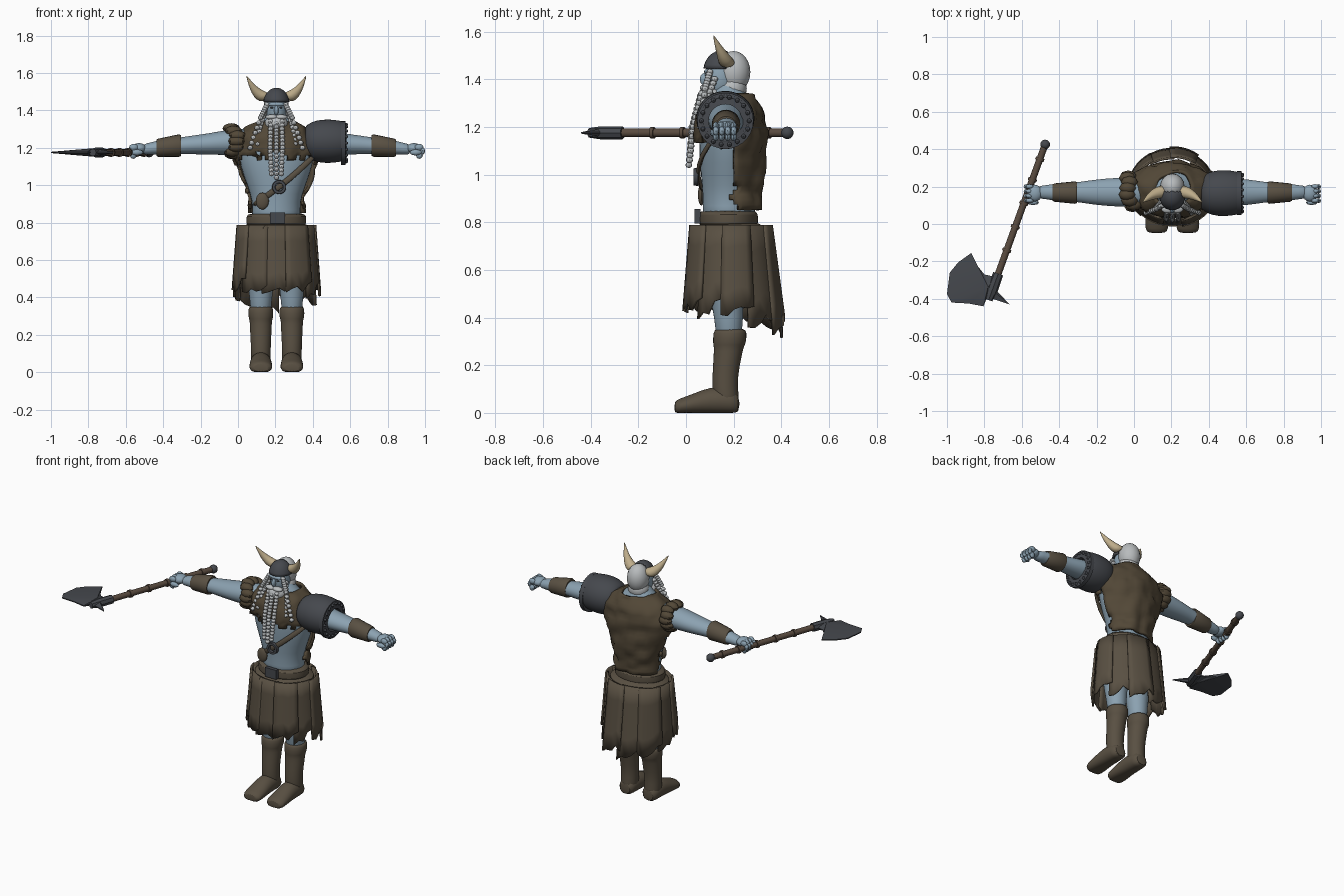
import bpy, bmesh, math, random
from mathutils import Vector, noise

random.seed(4)
if "Cube" in bpy.data.objects:
    bpy.data.objects.remove(bpy.data.objects["Cube"], do_unlink=True)

CX = .205  # body centre line
X, Y, Z = Vector((1, 0, 0)), Vector((0, 1, 0)), Vector((0, 0, 1))


def material(name, r, g, b):
    m = bpy.data.materials.new(name)
    m.use_nodes = True
    m.diffuse_color = (r, g, b, 1)
    m.node_tree.nodes["Principled BSDF"].inputs["Base Color"].default_value = (r, g, b, 1)
    return m


SKIN = material("blue_skin", .26, .36, .44)
LEATHER = material("brown_leather", .1, .08, .055)
FUR = material("dark_brown_fur", .085, .064, .038)
IRON = material("dark_iron", .06, .065, .075)
HORN = material("pale_horn", .52, .42, .26)
HAIR = material("grey_hair", .48, .5, .51)
WOOD = material("brown_wood", .1, .07, .05)


def finish(name, bm, mat, subdivide=0, thickness=0, angle=40):
    """Turn a bmesh into a shaded object."""
    bmesh.ops.recalc_face_normals(bm, faces=bm.faces[:])
    mesh = bpy.data.meshes.new(name)
    bm.to_mesh(mesh)
    bm.free()
    ob = bpy.data.objects.new(name, mesh)
    bpy.context.collection.objects.link(ob)
    mesh.materials.append(mat)
    if thickness:
        mod = ob.modifiers.new("thickness", 'SOLIDIFY')
        mod.thickness, mod.offset = thickness, 0
    if subdivide:
        mod = ob.modifiers.new("rounding", 'SUBSURF')
        mod.levels = mod.render_levels = subdivide
    bpy.ops.object.select_all(action='DESELECT')
    ob.select_set(True)
    bpy.context.view_layer.objects.active = ob
    bpy.ops.object.shade_smooth_by_angle(angle=math.radians(angle))
    return ob


def add_loft(bm, rings, u, v, sides=16, caps=True):
    """Skin elliptical rings given as (centre, radius along u, radius along v)."""
    loops = []
    for centre, ru, rv in rings:
        turns = [math.tau * i / sides for i in range(sides)]
        loops.append([bm.verts.new(Vector(centre) + u * ru * math.cos(a) + v * rv * math.sin(a))
                      for a in turns])
    for low, high in zip(loops, loops[1:]):
        for i in range(sides):
            j = (i + 1) % sides
            bm.faces.new((low[i], low[j], high[j], high[i]))
    if caps:
        bm.faces.new(loops[0])
        bm.faces.new(loops[-1])


def loft(name, rings, u, v, mat, subdivide=1, sides=16, caps=True, thickness=0):
    bm = bmesh.new()
    add_loft(bm, rings, u, v, sides, caps)
    return finish(name, bm, mat, subdivide, thickness)


def add_ball(bm, centre, radii, segments=16):
    made = bmesh.ops.create_uvsphere(bm, u_segments=segments, v_segments=segments * 3 // 4, radius=1)
    for vert in made["verts"]:
        vert.co = Vector(centre) + Vector([c * r for c, r in zip(vert.co, radii)])
    return made["verts"]


def ball(name, centre, radii, mat):
    bm = bmesh.new()
    add_ball(bm, centre, radii)
    return finish(name, bm, mat)


def along(points, t):
    """Point at fraction t of a polyline."""
    f = t * (len(points) - 1)
    i = min(int(f), len(points) - 2)
    return Vector(points[i]).lerp(Vector(points[i + 1]), f - i)


# Torso, and a ragged hide vest over its back and chest
trunk = [(.78, .15, .12), (.87, .125, .11), (.95, .14, .115), (1.05, .18, .125), (1.15, .21, .13),
         (1.24, .21, .12), (1.3, .15, .1), (1.34, .075, .07), (1.4, .05, .055)]
loft("torso", [((CX, .18, z), rx, ry) for z, rx, ry in trunk], X, Y, SKIN)

bm = bmesh.new()
dense = []
for k in range(25):
    z, rx, ry = along(trunk, .1 + .76 * k / 24)
    dense.append(((CX, .182, z), rx + .014, ry + .014))
add_loft(bm, dense, X, Y, 48, False)
bare = [f for f in bm.faces for c in [f.calc_center_median()]
        if c.y < .2 + .03 * noise.noise(c * 25) and c.z < 1.15 + .07 * noise.noise(c * 20)]
bmesh.ops.delete(bm, geom=bare, context='FACES')
for vert in bm.verts:
    out = Vector((vert.co.x - CX, vert.co.y - .18, 0)).normalized()
    vert.co += out * (.022 * noise.noise(vert.co * 17) + (.004 if vert.co.y > .2 else 0))
finish("hide_vest", bm, FUR, 0, .016)

# Fur tufts on the bare shoulder
bm = bmesh.new()
for i in range(14):
    a = math.tau * i / 14
    add_ball(bm, (-.02 + random.uniform(-.02, .02), .175 + .08 * math.cos(a), 1.235 + .07 * math.sin(a)),
             (.045, .032, .028), 8)
finish("shoulder_fur", bm, FUR)

# Arms, bracers and fists
arm = [(.13, 1.235, .085, .08), (.25, 1.23, .08, .07), (.36, 1.22, .075, .058), (.46, 1.215, .062, .05),
       (.53, 1.21, .05, .043), (.6, 1.205, .052, .043), (.68, 1.195, .036, .032), (.72, 1.19, .036, .028)]
for s, side in ((1, "left"), (-1, "right")):
    loft(side + "_arm", [((CX + s * d, .17, z), ry, rz) for d, z, ry, rz in arm], Y, Z, SKIN)
    loft(side + "_bracer", [((CX + s * d, .168, z), r, r) for d, z, r in
                            ((.51, 1.212, .056), (.52, 1.212, .06), (.63, 1.2, .049), (.64, 1.2, .044))],
         Y, Z, LEATHER, 0, 20)
    bm = bmesh.new()
    add_ball(bm, (CX + s * .735, .165, 1.197), (.04, .045, .028))
    for i in range(4):  # curled fingers
        y = .125 + i * .025
        for d, z, length in ((.763, 1.202, .024), (.782, 1.183, .013), (.765, 1.16, .018)):
            add_ball(bm, (CX + s * d, y, z), (length, .013, .019), 8)
    add_ball(bm, (CX + s * .745, .115, 1.175), (.032, .014, .016), 8)
    finish(side + "_hand", bm, SKIN)

# Iron shoulder guard with a studded rim
loft("shoulder_guard", [((x, .165, 1.235), r * 1.06, r) for x, r in
                        ((.36, .07), (.39, .097), (.45, .112), (.52, .109), (.56, .1), (.58, .092))],
     Y, Z, IRON, 1, 24, False, .014)
bm = bmesh.new()
add_loft(bm, [((x, .165, 1.225), r, r) for x, r in
              ((.55, .07), (.55, .118), (.575, .118), (.58, .07), (.55, .07))], Y, Z, 28, False)
for i in range(18):
    a = math.tau * i / 18
    add_ball(bm, (.575, .165 + .1 * math.cos(a), 1.225 + .1 * math.sin(a)), (.014, .01, .01), 8)
finish("guard_rim", bm, IRON)

# Legs and boots
for s, side in ((1, "left"), (-1, "right")):
    x = CX + s * .083
    loft(side + "_leg", [((x, y, z), r, r) for z, y, r in
                         ((.28, .18, .055), (.4, .18, .06), (.5, .17, .075), (.65, .17, .085), (.8, .17, .07))],
         X, Y, SKIN)
    loft(side + "_boot", [((x, y, z), rx, ry) for z, y, rx, ry in
                          ((.01, .175, .05, .05), (.08, .165, .054, .056), (.15, .163, .054, .054),
                           (.24, .175, .06, .06), (.28, .18, .06, .064), (.29, .182, .068, .071),
                           (.34, .185, .069, .072), (.355, .185, .06, .062))], X, Y, LEATHER)
    foot = loft(side + "_foot", [((x, y, z), rx, z + .008) for y, z, rx in
                                 ((.226, .035, .042), (.19, .05, .056), (.1, .052, .058), (.03, .036, .062),
                                  (-.03, .026, .064), (-.05, .02, .045))], X, Z, LEATHER)
    for vert in foot.data.vertices:
        vert.co.z = max(vert.co.z, 0)

# Belt, skirt top and buckle
loft("belt", [((CX, .178, z), .158 + g, .122 + g) for z, g in
              ((.78, -.005), (.79, .004), (.84, .004), (.85, -.01))], X, Y, LEATHER, 1, 24)
loft("skirt_top", [((CX, .185, z), rx, ry) for z, rx, ry in
                   ((.74, .185, .15), (.775, .185, .15), (.795, .15, .12))], X, Y, LEATHER, 0, 24)
bm = bmesh.new()
bmesh.ops.create_cube(bm, size=1)
for vert in bm.verts:
    vert.co = Vector((.21, .048, .825)) + Vector((vert.co.x * .08, vert.co.y * .024, vert.co.z * .06))
finish("belt_buckle", bm, IRON)

# Overlapping skirt panels with ragged hems, longest at the back
bm = bmesh.new()
panels = 11
for p in range(panels):
    mid = math.tau * p / panels - math.pi / 2
    back = max(0, math.sin(mid))
    hem = .44 - .08 * back + random.uniform(-.02, .02)
    layer = .008 * (p % 2)
    columns = []
    for c in range(6):
        a = mid + (c / 5 - .5) * math.tau / panels * 1.22
        low = hem + random.uniform(-.025, .025) + .012 * (c - 2.5)
        column = []
        for r in range(5):
            t = r / 4
            wide = .2 + .026 * t + layer
            deep = .164 + (.03 + .022 * back) * t + layer
            column.append(bm.verts.new((CX + wide * math.cos(a), .187 + deep * math.sin(a),
                                        .787 + (low - .787) * t)))
        columns.append(column)
    for one, two in zip(columns, columns[1:]):
        for r in range(4):
            bm.faces.new((one[r], one[r + 1], two[r + 1], two[r]))
finish("skirt_panels", bm, LEATHER, 0, .012)

# Chest strap, ring and pouch
path = [(.42, .13, 1.17), (.33, .06, 1.08), (.22, .045, .99), (.13, .07, .925), (.08, .14, .89)]
loft("chest_strap", [(p, .017, .01) for p in path], Vector((-.6, 0, .8)), Y, LEATHER, 1, 8)
bm = bmesh.new()
add_loft(bm, [((.22, y, .99), r, r) for y, r in
              ((.05, .02), (.032, .022), (.032, .036), (.05, .038), (.05, .02))], X, Z, 20, False)
finish("strap_ring", bm, IRON)
ball("pouch", (.13, .065, .915), (.035, .015, .045), LEATHER)

# Head, face and hair
ball("head", (CX, .145, 1.405), (.058, .068, .09), SKIN)
ball("nose", (CX, .078, 1.4), (.012, .02, .026), SKIN)
ball("brow", (CX, .092, 1.432), (.045, .016, .012), SKIN)
for s, side in ((1, "left"), (-1, "right")):
    ball(side + "_eye", (CX + s * .023, .086, 1.414), (.01, .006, .005), IRON)
    ball(side + "_moustache", (CX + s * .025, .08, 1.364), (.034, .022, .014), HAIR)
ball("hair", (CX, .2, 1.43), (.066, .07, .088), HAIR)
ball("nape_hair", (CX, .195, 1.36), (.066, .06, .06), HAIR)
ball("beard", (CX, .105, 1.33), (.062, .055, .045), HAIR)

# Iron cap over the forehead
bm = bmesh.new()
add_ball(bm, (CX, .15, 1.43), (.065, .072, .085), 24)
cut = [v for v in bm.verts if v.co.z < 1.44 or v.co.y > .18]
bmesh.ops.delete(bm, geom=cut, context='VERTS')
finish("forehead_cap", bm, IRON, 0, .012)

# Curved horns
for s, side in ((1, "left"), (-1, "right")):
    loft(side + "_horn", [((CX + s * d, y, z), r, r) for d, y, z, r in
                          ((.045, .175, 1.465, .036), (.08, .168, 1.475, .034), (.115, .152, 1.505, .024),
                           (.14, .132, 1.545, .013), (.161, .114, 1.587, .001))],
         Y, Vector((-s * .75, 0, .66)), HORN, 1, 12)

# Beaded braids hanging from the beard and temples
bm = bmesh.new()
braids = []
for s in (1, -1):
    braids += [[(CX + s * .05, .1, 1.43), (CX + s * .085, .08, 1.36), (CX + s * .14, .06, 1.2)],
               [(CX + s * .058, .12, 1.4), (CX + s * .085, .09, 1.32), (CX + s * .1, .06, 1.22)],
               [(CX + s * .03, .065, 1.34), (CX + s * .033, .03, 1.2), (CX + s * .026, .015, 1.06)]]
braids.append([(CX, .06, 1.33), (CX, .025, 1.2), (CX, .012, 1.04)])
for braid in braids:
    length = sum((Vector(a) - Vector(b)).length for a, b in zip(braid, braid[1:]))
    count = round(length / .021)
    for i in range(count + 1):
        add_ball(bm, along(braid, i / count), (.0145, .0145, .0125), 8)
finish("beaded_braids", bm, HAIR)

# Axe shaft with bands and pommel
butt, tip = Vector((-.475, .425, 1.175)), Vector((-.76, -.36, 1.175))
aim = (tip - butt).normalized()
across = aim.cross(Z)
loft("axe_shaft", [(butt, .018, .018), (tip, .018, .018)], across, Z, WOOD, 0, 12)
bm = bmesh.new()
for t in (.1, .24, .4, .56, .72):
    spot = butt.lerp(tip, t)
    add_loft(bm, [(spot - aim * .008, .024, .024), (spot + aim * .008, .024, .024)], across, Z, 12)
finish("shaft_bands", bm, WOOD)
ball("axe_pommel", butt, (.026, .026, .026), IRON)
loft("axe_socket", [(butt.lerp(tip, .88), .028, .027), (tip, .03, .027), (tip + aim * .05, .02, .02)],
     across, Z, IRON, 0, 8)

# Axe blade and back spike, thickest at the middle and thin at the edge
outline = [(-.73, -.285), (-.8, -.27), (-.84, -.22), (-.87, -.155), (-.94, -.205), (-.985, -.26),
           (-1, -.375), (-.975, -.42), (-.885, -.425), (-.805, -.44), (-.785, -.39), (-.665, -.43), (-.75, -.34)]
bm = bmesh.new()
for h in (.022, -.022):
    hub = bm.verts.new((-.78, -.335, 1.175 + h))
    rim = [bm.verts.new((x, y, 1.175 + h * .15)) for x, y in outline]
    for a, b in zip(rim, rim[1:] + rim[:1]):
        bm.faces.new((hub, a, b))
bmesh.ops.bridge_loops(bm, edges=[e for e in bm.edges if e.is_boundary])
finish("axe_blade", bm, IRON, angle=20)
